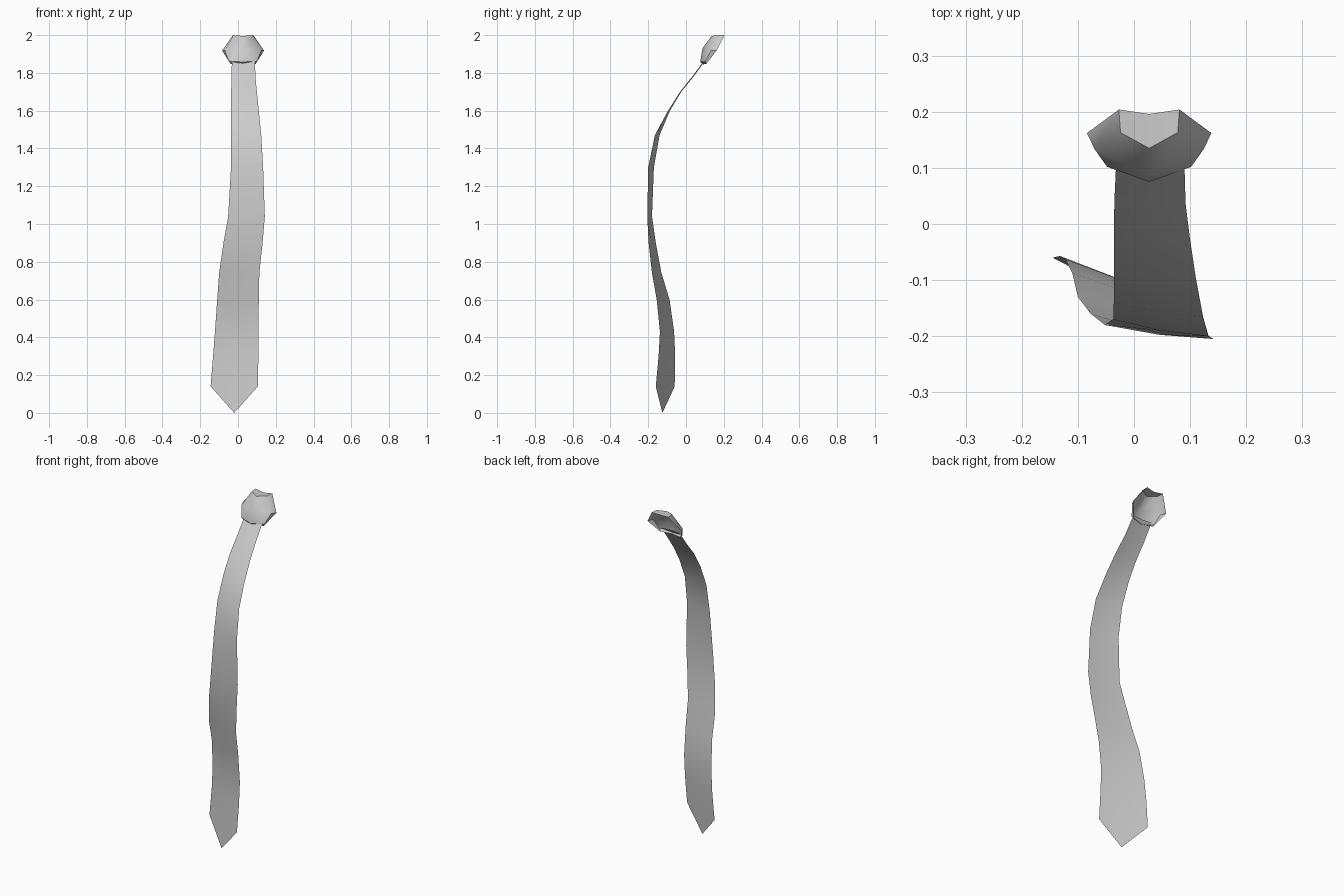
import bpy
import bmesh
from mathutils import Vector

default_cube = bpy.data.objects.get("Cube")
if default_cube:
    bpy.data.objects.remove(default_cube, do_unlink=True)

# Plain grey cloth
cloth = bpy.data.materials.new("grey_cloth")
cloth.use_nodes = True
cloth.diffuse_color = (0.6, 0.6, 0.6, 1)
shader = cloth.node_tree.nodes["Principled BSDF"]
shader.inputs["Base Color"].default_value = cloth.diffuse_color
shader.inputs["Roughness"].default_value = 0.8


def finish_part(name, bm, smooth_angle):
    """Turn a bmesh into a named, smooth shaded cloth object."""
    mesh = bpy.data.meshes.new(name)
    bm.to_mesh(mesh)
    bm.free()
    mesh.materials.append(cloth)
    part = bpy.data.objects.new(name, mesh)
    bpy.context.collection.objects.link(part)
    bpy.ops.object.select_all(action="DESELECT")
    part.select_set(True)
    bpy.context.view_layer.objects.active = part
    bpy.ops.object.shade_smooth_by_angle(angle=smooth_angle)
    return part


def bridge(bm, first, second, closed=False):
    """Join two rows of vertices with quads."""
    count = len(first)
    for i in range(count if closed else count - 1):
        j = (i + 1) % count
        bm.faces.new((first[i], first[j], second[j], second[i]))


def build_blade():
    """Thin hanging blade: height, then x and y of its two edges."""
    stations = (
        (.14, -.145, -.06, .105, -.16),
        (.30, -.132, -.057, .108, -.145),
        (.43, -.122, -.063, .109, -.138),
        (.60, -.11, -.087, .11, -.155),
        (.74, -.10, -.13, .113, -.18),
        (.90, -.077, -.16, .13, -.198),
        (1.04, -.052, -.18, .142, -.205),
        (1.3, -.037, -.17, .133, -.20),
        (1.47, -.036, -.14, .123, -.165),
        (1.6, -.036, -.085, .11, -.095),
        (1.7, -.036, -.025, .10, -.028),
        (1.78, -.035, .04, .092, .036),
        (1.87, -.032, .105, .09, .103),
    )
    bm = bmesh.new()
    rows = []
    for z, left_x, left_y, right_x, right_y in stations:
        a = Vector((left_x, left_y, z))
        b = Vector((right_x, right_y, z))
        middle = (a + b) / 2 + Vector((0, -.005, 0))
        rows.append([bm.verts.new(p) for p in (a, middle, b)])
    for lower, upper in zip(rows, rows[1:]):
        bridge(bm, lower, upper)
    # Pointed tip
    tip = bm.verts.new((-.02, -.125, 0))
    for a, b in zip(rows[0], rows[0][1:]):
        bm.faces.new((tip, b, a))
    return finish_part("tie_blade", bm, .9)


def knot_ring(bm, top, corners, bottom, centre_x=.027):
    """Eight-point outline made by mirroring one side of the knot."""
    def place(point, side):
        x, y, z = point
        return bm.verts.new((centre_x + side * x, y, z))

    right = [place(p, 1) for p in corners]
    left = [place(p, -1) for p in reversed(corners)]
    return [place(top, 0)] + right + [place(bottom, 0)] + left


def build_knot():
    """Bulging front panel with a folded border, open at the back."""
    bm = bmesh.new()
    front = knot_ring(
        bm,
        top=(0, .135, 1.995),
        corners=((.051, .163, 2), (.097, .133, 1.92), (.075, .102, 1.862)),
        bottom=(0, .075, 1.858),
    )
    back = knot_ring(
        bm,
        top=(0, .196, 1.995),
        corners=((.054, .204, 2), (.111, .162, 1.918), (.067, .108, 1.848)),
        bottom=(0, .092, 1.845),
    )
    centre = bm.verts.new((.027, .087, 1.93))
    for i, vert in enumerate(front):
        bm.faces.new((centre, front[(i + 1) % len(front)], vert))
    bridge(bm, front, back, closed=True)
    bmesh.ops.recalc_face_normals(bm, faces=bm.faces)
    return finish_part("tie_knot", bm, .75)


build_blade()
build_knot()
